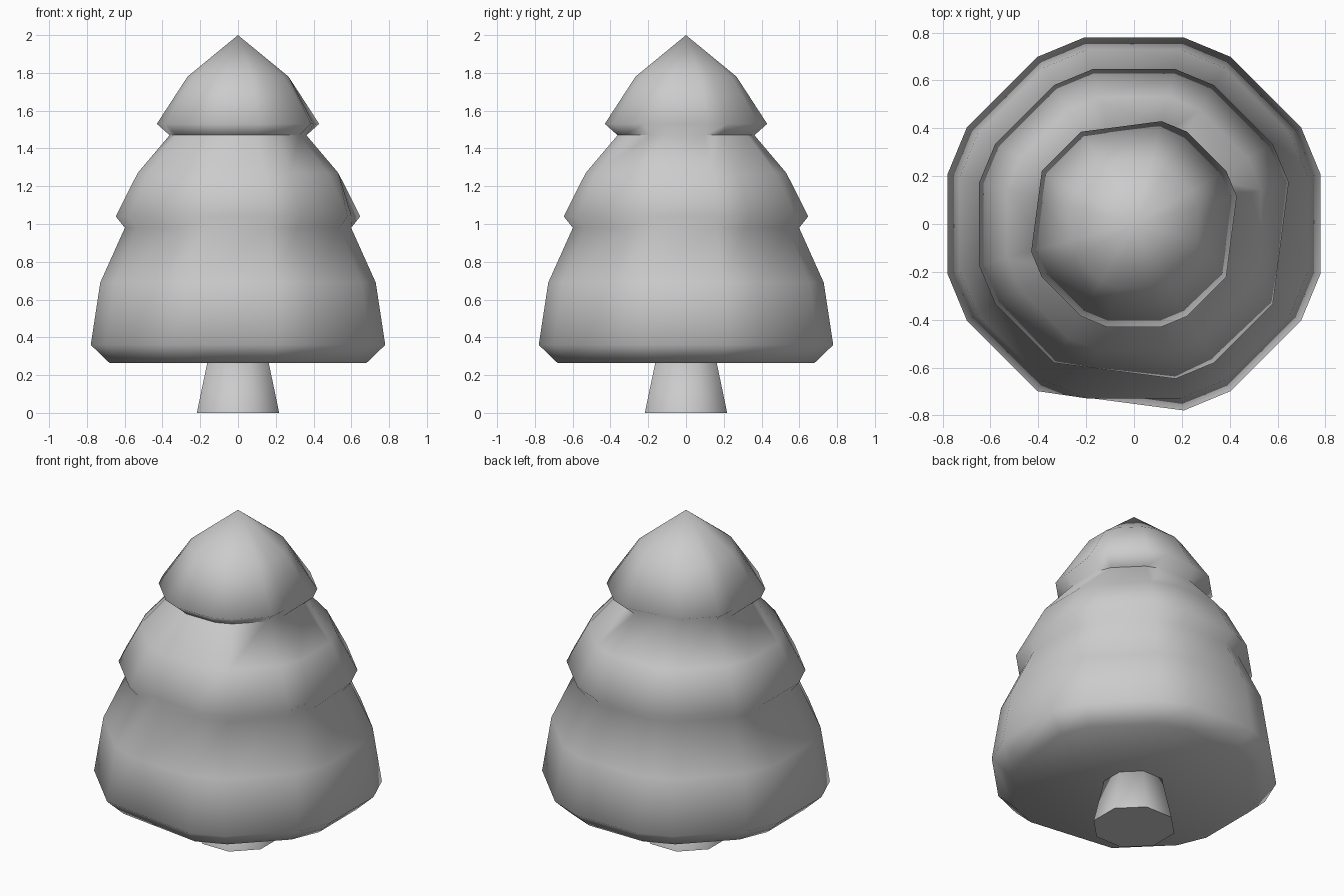
import bpy, bmesh, math
from mathutils import Vector

if "Cube" in bpy.data.objects:
    bpy.data.objects.remove(bpy.data.objects["Cube"])

# Octagon with chamfered corners: two vertices either side of each corner
CHAMFERED = [a for k in range(8) for a in (15 + 45 * k, 30 + 45 * k)]
OCTAGON = [22.5 + 45 * k for k in range(8)]


def loft(name, rings, angles, apex=None):
    """Stack rings (radius, z, flattened corner angles) bottom to top."""
    bm = bmesh.new()
    n = len(angles)
    loops = []
    for r, z, flat in rings:
        pts = [Vector((r * math.cos(math.radians(a)), r * math.sin(math.radians(a)), z))
               for a in angles]
        for a in flat:  # irregular worn corner: slide it onto the neighbouring chord
            i = angles.index(a)
            p, q = pts[i - 1], pts[(i + 1) % n]
            d = (q - p).normalized()
            pts[i] = p + d * (pts[i] - p).dot(d)
        loops.append([bm.verts.new(p) for p in pts])
    for lo, hi in zip(loops, loops[1:]):
        for i in range(n):
            j = (i + 1) % n
            bm.faces.new((lo[i], lo[j], hi[j], hi[i]))
    bm.faces.new(loops[0][::-1])
    if apex is not None:
        tip = bm.verts.new((0, 0, apex))
        for i in range(n):
            bm.faces.new((loops[-1][i], loops[-1][(i + 1) % n], tip))
    else:
        bm.faces.new(loops[-1])
    bmesh.ops.recalc_face_normals(bm, faces=bm.faces)
    mesh = bpy.data.meshes.new(name)
    bm.to_mesh(mesh)
    bm.free()
    ob = bpy.data.objects.new(name, mesh)
    bpy.context.collection.objects.link(ob)
    bpy.ops.object.select_all(action='DESELECT')
    ob.select_set(True)
    bpy.context.view_layer.objects.active = ob
    bpy.ops.object.shade_smooth_by_angle(angle=math.radians(85))
    return ob


# Three-tier foliage with pointed top
loft("foliage", [
    (0.705, 0.265, (255,)),
    (0.807, 0.36, (255,)),
    (0.755, 0.69, ()),
    (0.62, 0.98, ()),
    (0.67, 1.04, (255, 345)),
    (0.55, 1.27, ()),
    (0.375, 1.47, ()),
    (0.445, 1.53, (105, 165, 345)),
    (0.277, 1.78, ()),
], CHAMFERED, apex=2.0)

# Tapered trunk
loft("trunk", [(0.236, 0.0, ()), (0.175, 0.27, ())], OCTAGON)
